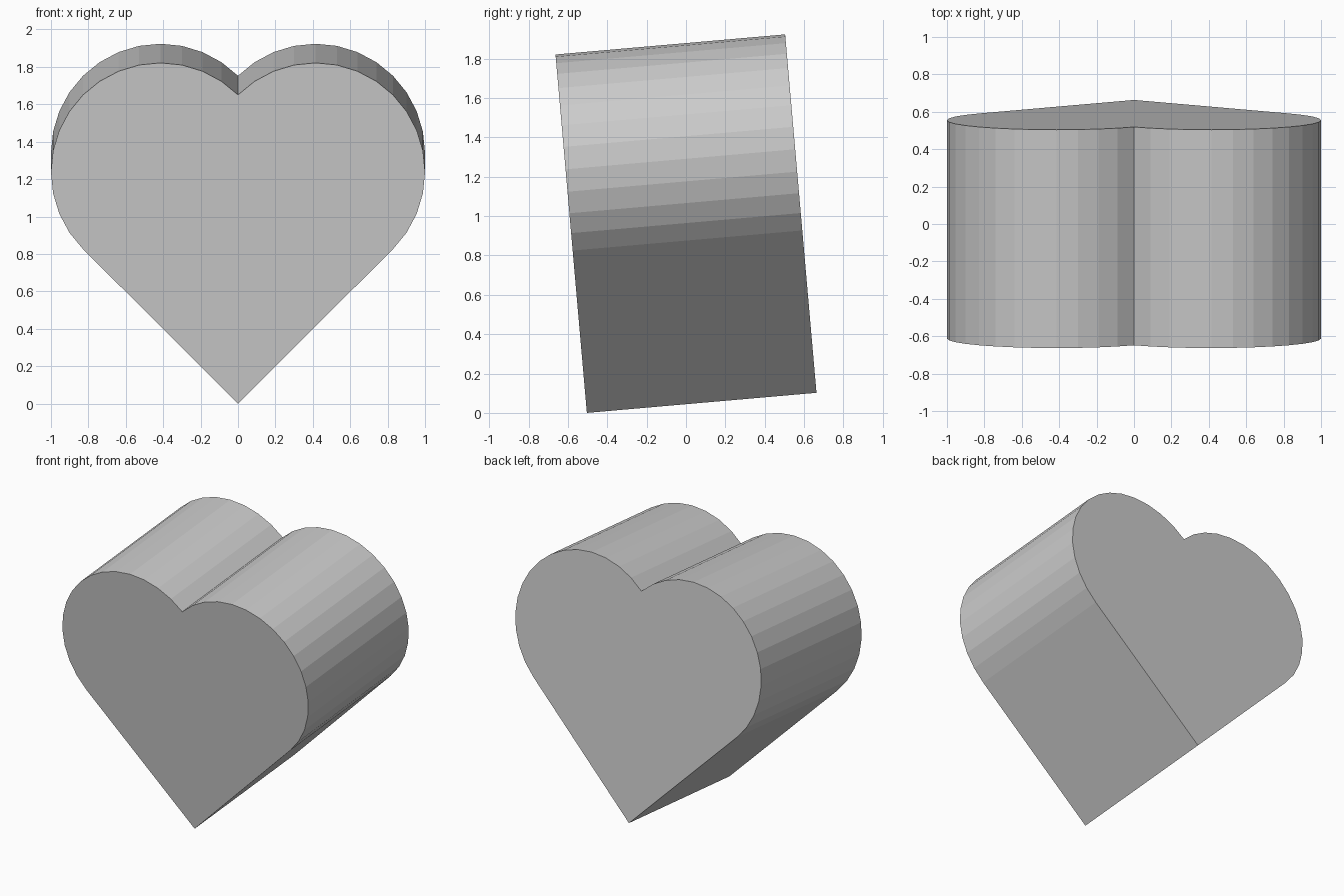
import bpy, bmesh, math
from mathutils import Matrix

cube = bpy.data.objects.get("Cube")
if cube:
    bpy.data.objects.remove(cube, do_unlink=True)

# Proportions: a square on its corner with a half circle on each upper side
SIDE = 2 / (1 + math.sqrt(0.5)) 
RADIUS = SIDE / 2
CENTRE_X = SIDE * math.sqrt(2) / 4
CENTRE_Z = 3 * CENTRE_X
TILT = math.radians(5)
STEPS = 16

# Material
grey = bpy.data.materials.new("light_grey")
grey.use_nodes = True
colour = (0.6, 0.6, 0.6, 1)
grey.diffuse_color = colour
grey.node_tree.nodes["Principled BSDF"].inputs["Base Color"].default_value = colour

# Heart outline: tip, right lobe up to the notch, then its mirror
lobe = []
for i in range(STEPS + 1):
    a = math.radians(-45 + 180 * i / STEPS)
    lobe.append((CENTRE_X + RADIUS * math.cos(a), CENTRE_Z + RADIUS * math.sin(a)))
lobe[-1] = (0, lobe[-1][1])
outline = [(0, 0)] + lobe + [(-x, z) for x, z in reversed(lobe[:-1])]

# Extrude the outline from front to back
bm = bmesh.new()
front = bm.faces.new([bm.verts.new((x, -SIDE / 2, z)) for x, z in outline])
back = bmesh.ops.extrude_face_region(bm, geom=[front], use_keep_orig=True)
moved = [v for v in back["geom"] if isinstance(v, bmesh.types.BMVert)]
bmesh.ops.translate(bm, verts=moved, vec=(0, SIDE, 0))
bmesh.ops.recalc_face_normals(bm, faces=bm.faces)

# Lean forward, then centre in depth and rest on the ground
bm.transform(Matrix.Rotation(TILT, 4, "X"))
ys = [v.co.y for v in bm.verts]
low = min(v.co.z for v in bm.verts)
bm.transform(Matrix.Translation((0, -(min(ys) + max(ys)) / 2, -low)))

mesh = bpy.data.meshes.new("heart")
bm.to_mesh(mesh)
bm.free()
mesh.materials.append(grey)
heart = bpy.data.objects.new("heart", mesh)
bpy.context.scene.collection.objects.link(heart)
